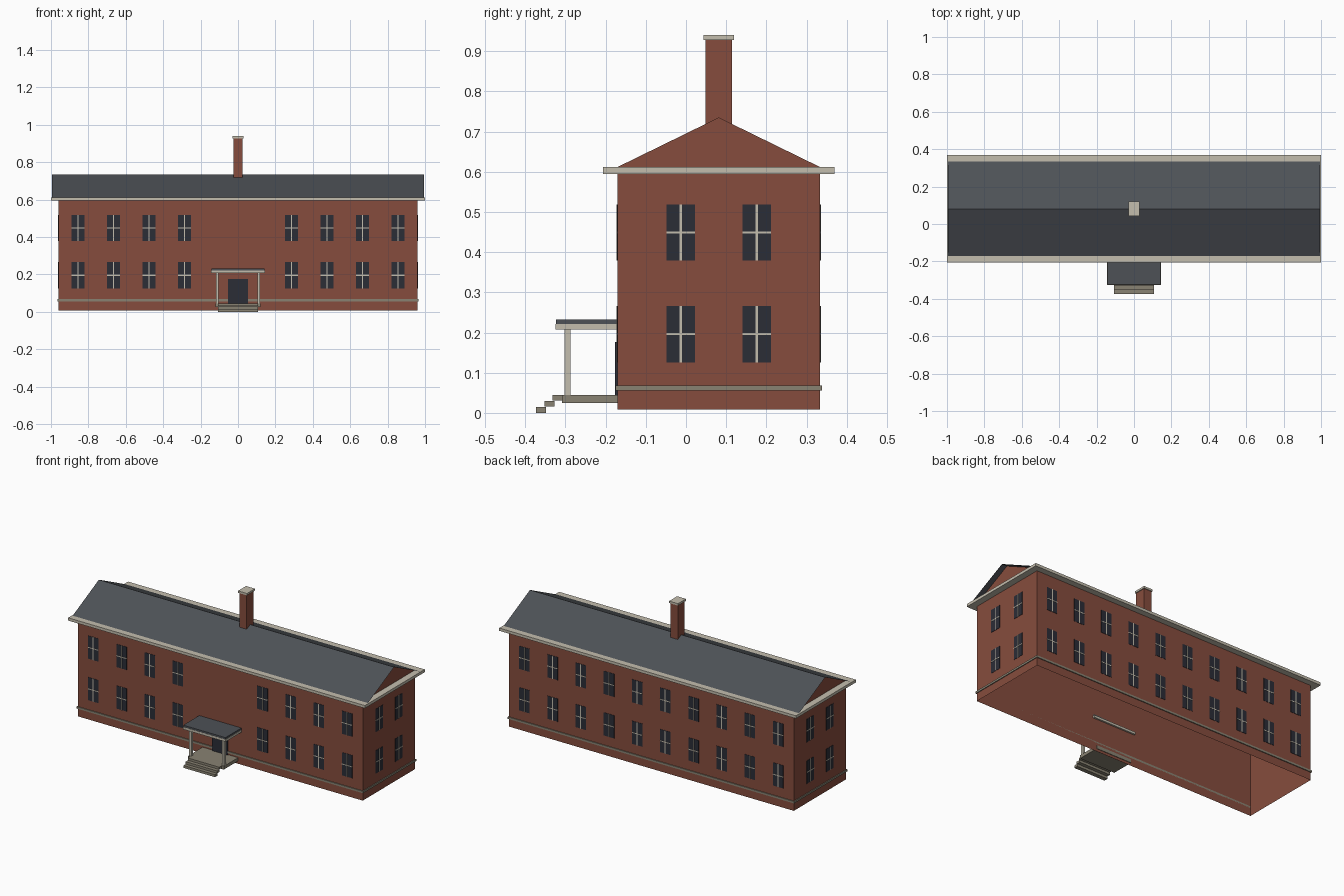
import bpy
import bmesh

cube = bpy.data.objects.get("Cube")
if cube:
    bpy.data.objects.remove(cube, do_unlink=True)


def material(name, r, g, b):
    mat = bpy.data.materials.new(name)
    mat.use_nodes = True
    mat.diffuse_color = (r, g, b, 1)
    bsdf = mat.node_tree.nodes["Principled BSDF"]
    bsdf.inputs["Base Color"].default_value = (r, g, b, 1)
    bsdf.inputs["Roughness"].default_value = 0.9
    return mat


BRICK = material("red brick", 0.24, 0.073, 0.047)
TRIM = material("cream trim", 0.55, 0.51, 0.42)
STONE = material("grey stone", 0.25, 0.225, 0.17)
SLATE = material("dark slate", 0.075, 0.083, 0.094)
GLASS = material("dark glass", 0.024, 0.026, 0.037)


def finish(name, bm, mat):
    mesh = bpy.data.meshes.new(name)
    bm.to_mesh(mesh)
    bm.free()
    mesh.materials.append(mat)
    obj = bpy.data.objects.new(name, mesh)
    bpy.context.collection.objects.link(obj)
    return obj


def add_box(bm, xs, ys, zs):
    """Add a box spanning three (low, high) ranges and return its vertices."""
    verts = bmesh.ops.create_cube(bm, size=1)["verts"]
    for v in verts:
        v.co = [r[0] if c < 0 else r[1] for c, r in zip(v.co, (xs, ys, zs))]
    return verts


def boxes(name, mat, *ranges):
    bm = bmesh.new()
    for r in ranges:
        add_box(bm, *r)
    return finish(name, bm, mat)


def sheets(name, mat, *polygons):
    bm = bmesh.new()
    for poly in polygons:
        bm.faces.new([bm.verts.new(p) for p in poly])
    return finish(name, bm, mat)


# Main dimensions
W = 0.96
FRONT, BACK = -0.17, 0.333
MID = (FRONT + BACK) / 2
BASE, EAVE, ROOF, RIDGE = 0.008, 0.595, 0.612, 0.735
END = 0.995

# Brick shell, open at top and bottom
bm = bmesh.new()
add_box(bm, (-W, W), (FRONT, BACK), (BASE, EAVE))
bm.normal_update()
caps = [f for f in bm.faces if abs(f.normal.z) > 0.5]
bmesh.ops.delete(bm, geom=caps, context="FACES_ONLY")
finish("brick_walls", bm, BRICK)

# Stone belt around the base
lip, belt_z = 0.005, (0.056, 0.068)
boxes("stone_belt", STONE,
      ((-W - lip, W + lip), (FRONT - lip, FRONT), belt_z),
      ((-W - lip, W + lip), (BACK, BACK + lip), belt_z),
      ((-W - lip, -W), (FRONT, BACK), belt_z),
      ((W, W + lip), (FRONT, BACK), belt_z))

# Cornice, roof slopes and recessed gables
boxes("cornice", TRIM, ((-1, 1), (FRONT - 0.037, BACK + 0.037), (EAVE, ROOF)))
sheets("roof_slopes", SLATE,
       [(-END, FRONT, ROOF), (END, FRONT, ROOF), (END, MID, RIDGE), (-END, MID, RIDGE)],
       [(END, BACK, ROOF), (-END, BACK, ROOF), (-END, MID, RIDGE), (END, MID, RIDGE)])
sheets("gables", BRICK,
       [(W, FRONT, ROOF), (W, BACK, ROOF), (W, MID, RIDGE)],
       [(-W, BACK, ROOF), (-W, FRONT, ROOF), (-W, MID, RIDGE)])

# Chimney
boxes("chimney", BRICK, ((-0.025, 0.025), (0.048, 0.115), (0.65, 0.93)))
boxes("chimney_cap", TRIM, ((-0.03, 0.03), (0.043, 0.12), (0.928, 0.94)))

# Windows: panes and crossed glazing bars on all four walls
panes, bars = bmesh.new(), bmesh.new()


def add_plate(bm, axis, wall, side, along, zs, depth):
    out = sorted((wall + side * 0.0004, wall + side * depth))
    if axis == "y":
        add_box(bm, along, out, zs)
    else:
        add_box(bm, out, along, zs)


def add_window(axis, wall, side, centre, z):
    hw, hh, bar = 0.035, 0.07, 0.0027
    add_plate(panes, axis, wall, side, (centre - hw, centre + hw), (z - hh, z + hh), 0.002)
    add_plate(bars, axis, wall, side, (centre - bar, centre + bar), (z - hh, z + hh), 0.0035)
    add_plate(bars, axis, wall, side, (centre - hw, centre + hw), (z - bar, z + bar), 0.0035)


for z in (0.196, 0.449):
    for i in range(10):
        x = (i - 4.5) * 0.19
        add_window("y", BACK, 1, x, z)
        if i not in (4, 5):
            add_window("y", FRONT, -1, x, z)
    for y in (-0.013, 0.176):
        add_window("x", W, 1, y, z)
        add_window("x", -W, -1, y, z)
finish("window_panes", panes, GLASS)
finish("window_bars", bars, TRIM)

# Entrance: door, platform, steps, posts and canopy
boxes("front_door", GLASS, ((-0.053, 0.053), (FRONT - 0.007, FRONT - 0.0004), (0.045, 0.177)))
boxes("porch_platform", STONE, ((-0.12, 0.12), (-0.308, FRONT + 0.003), (0.025, 0.045)))
boxes("porch_steps", STONE, *[
    ((-0.106, 0.106), (-0.332 - 0.0205 * i, -0.307 - 0.0205 * i),
     (0.031 - 0.0155 * i, 0.045 - 0.015 * i)) for i in range(3)])
boxes("porch_posts", TRIM, *[
    ((x - 0.0075, x + 0.0075), (-0.302, -0.287), (0.045, 0.21)) for x in (-0.111, 0.111)])
boxes("canopy_trim", TRIM, ((-0.144, 0.144), (-0.325, FRONT + 0.01), (0.207, 0.221)))
boxes("canopy_roof", SLATE, ((-0.142, 0.142), (-0.324, FRONT), (0.221, 0.232)))
